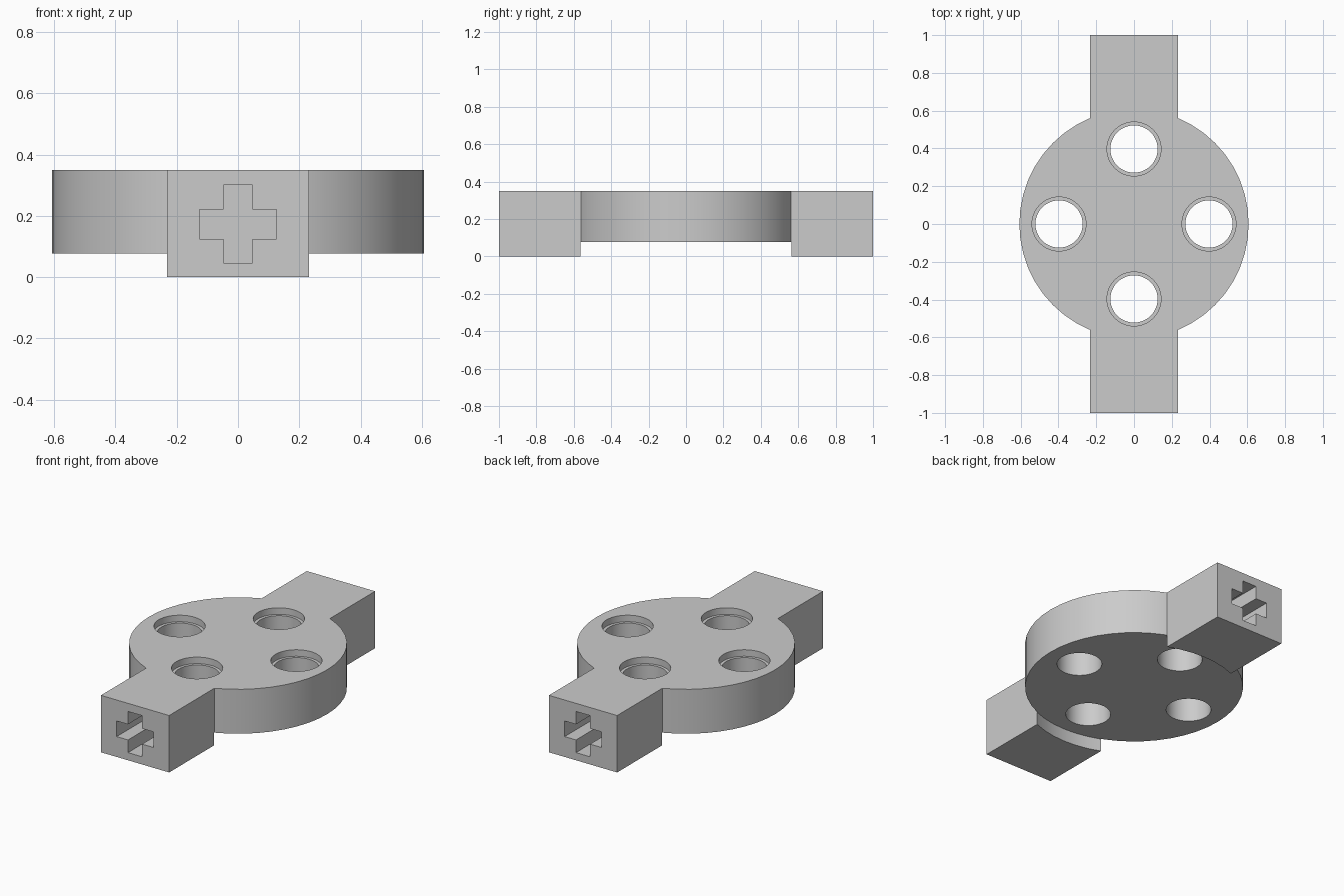
import bpy
import math

HEIGHT = 0.35
DISC_BOTTOM = 0.077
DISC_R = 0.607

if "Cube" in bpy.data.objects:
    bpy.data.objects.remove(bpy.data.objects["Cube"], do_unlink=True)

# One plain grey plastic
grey = bpy.data.materials.new("plain_grey")
grey.use_nodes = True
colour = (0.6, 0.6, 0.6, 1)
grey.diffuse_color = colour
grey.node_tree.nodes["Principled BSDF"].inputs["Base Color"].default_value = colour


def box(name, x, y, z):
    """Box from (low, high) ranges."""
    ranges = (x, y, z)
    bpy.ops.mesh.primitive_cube_add(size=1, location=[(a + b) / 2 for a, b in ranges])
    ob = bpy.context.object
    ob.name = name
    ob.scale = [b - a for a, b in ranges]
    bpy.ops.object.transform_apply(location=True, rotation=True, scale=True)
    return ob


def cylinder(name, x, y, radius, z0, z1, sides=48):
    bpy.ops.mesh.primitive_cylinder_add(vertices=sides, radius=radius, depth=z1 - z0,
                                        location=(x, y, (z0 + z1) / 2))
    ob = bpy.context.object
    ob.name = name
    bpy.ops.object.transform_apply(location=True, rotation=True, scale=True)
    return ob


def combine(target, tool, operation):
    """Apply a boolean and drop the helper."""
    tool.hide_render = True
    mod = target.modifiers.new("boolean", "BOOLEAN")
    mod.operation = operation
    mod.solver = "EXACT"
    mod.object = tool
    bpy.context.view_layer.objects.active = target
    bpy.ops.object.modifier_apply(modifier=mod.name)
    bpy.data.objects.remove(tool, do_unlink=True)


# Round plate with a full-length bar through it
body = cylinder("connector_plate", 0, 0, DISC_R, 0, HEIGHT)
combine(body, box("bar", (-0.232, 0.232), (-1, 1), (0, HEIGHT)), "UNION")

# Raised underside between the two end blocks
combine(body, cylinder("underside_cutter", 0, 0, DISC_R + 0.002, -0.1, DISC_BOTTOM), "DIFFERENCE")

# Four through holes with a shallow wider recess on top
for i in range(4):
    angle = i * math.pi / 2
    x, y = 0.397 * math.cos(angle), 0.397 * math.sin(angle)
    combine(body, cylinder("hole_cutter", x, y, 0.125, -0.1, 0.5), "DIFFERENCE")
    combine(body, cylinder("recess_cutter", x, y, 0.143, HEIGHT - 0.04, 0.5), "DIFFERENCE")

# Blind cross-shaped socket in each end
for side in (-1, 1):
    depth = sorted((side * 0.68, side * 1.1))
    combine(body, box("socket_upright", (-0.048, 0.048), depth, (0.047, 0.3)), "DIFFERENCE")
    combine(body, box("socket_crossbar", (-0.125, 0.125), depth, (0.125, 0.221)), "DIFFERENCE")

body.data.materials.clear()
body.data.materials.append(grey)
bpy.ops.object.select_all(action="DESELECT")
body.select_set(True)
bpy.context.view_layer.objects.active = body
bpy.ops.object.shade_smooth_by_angle(angle=math.radians(30))
